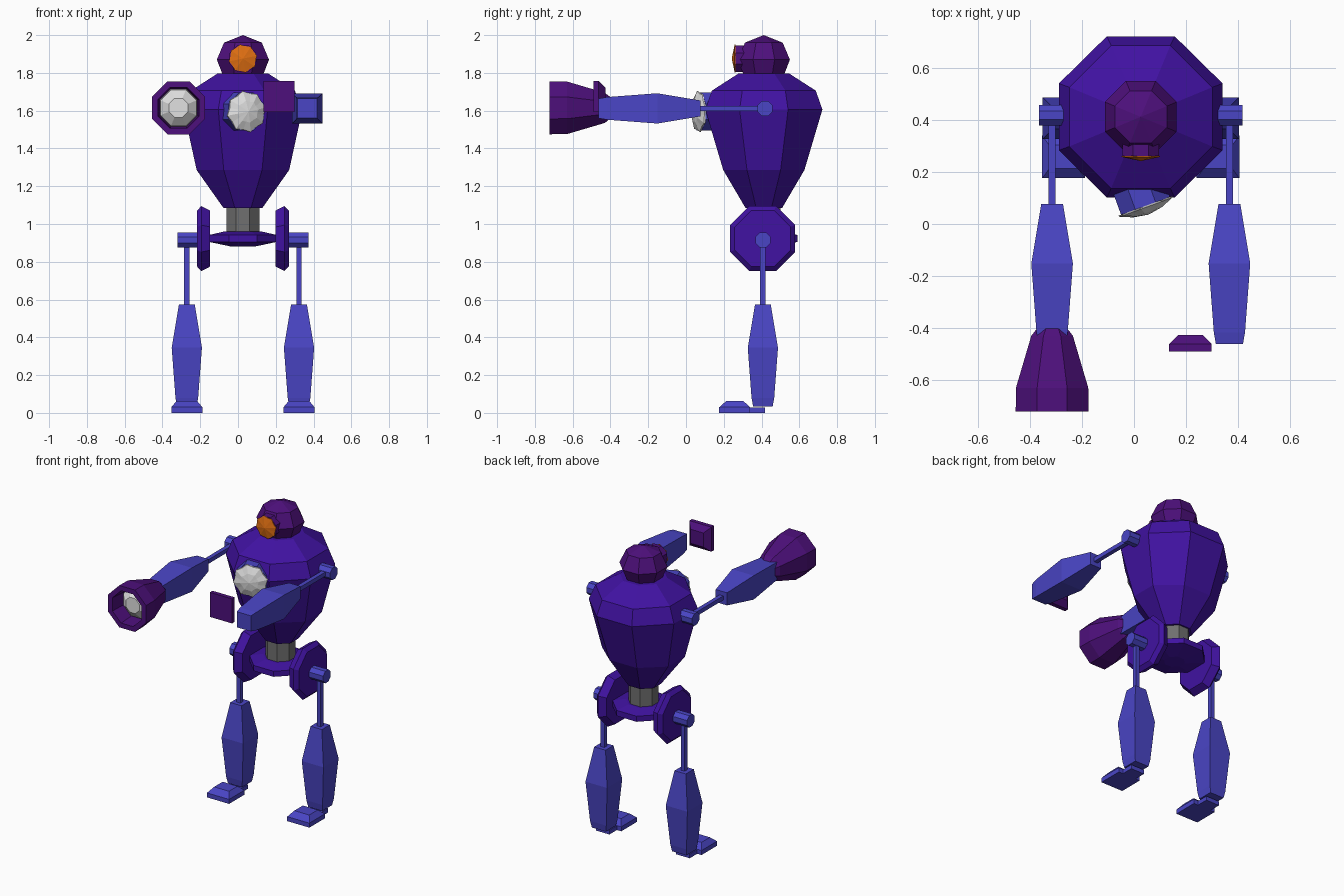
import bpy, bmesh, math
from mathutils import Matrix, Vector

if "Cube" in bpy.data.objects:
    bpy.data.objects.remove(bpy.data.objects["Cube"])


def material(name, rgb):
    m = bpy.data.materials.new(name)
    m.diffuse_color = (*rgb, 1)
    m.use_nodes = True
    m.node_tree.nodes["Principled BSDF"].inputs["Base Color"].default_value = m.diffuse_color
    return m


INDIGO = material("indigo", (0.052, 0.006, 0.36))
BLUE = material("blue", (0.068, 0.06, 0.56))
PLUM = material("plum", (0.075, 0.005, 0.2))
ORANGE = material("orange", (0.75, 0.16, 0.006))
WHITE = material("off_white", (0.75, 0.75, 0.75))
GREY = material("grey", (0.16, 0.16, 0.16))

UP = Matrix.Identity(4)
DOWN = Matrix.Rotation(math.pi, 4, 'X')
FRONT = Matrix.Rotation(math.pi / 2, 4, 'X')
BACK = Matrix.Rotation(-math.pi / 2, 4, 'X')
SIDE = Matrix.Rotation(math.pi / 2, 4, 'Y')


def loft(name, rings, loc, mat, sides=8, direction=UP, star=1.0):
    """Skin polygon rings (height, half width x[, half width y]) along a direction."""
    bm = bmesh.new()
    k = 1 / math.cos(math.pi / sides) if star == 1.0 else 1.0
    loops = []
    for ring in rings:
        t, rx, ry = ring[0], ring[1], ring[-1]
        loop = []
        for i in range(sides):
            a = 2 * math.pi * (i + 0.5) / sides
            s = k * (star if i % 2 else 1.0)
            loop.append(bm.verts.new((rx * s * math.cos(a), ry * s * math.sin(a), t)))
        loops.append(loop)
    for a, b in zip(loops, loops[1:]):
        for i in range(sides):
            j = (i + 1) % sides
            bm.faces.new((a[i], a[j], b[j], b[i]))
    bm.faces.new(loops[0][::-1])
    bm.faces.new(loops[-1])
    bmesh.ops.remove_doubles(bm, verts=bm.verts, dist=1e-4)
    bmesh.ops.recalc_face_normals(bm, faces=bm.faces)
    mesh = bpy.data.meshes.new(name)
    bm.to_mesh(mesh)
    bm.free()
    mesh.materials.append(mat)
    ob = bpy.data.objects.new(name, mesh)
    ob.matrix_world = Matrix.Translation(Vector(loc)) @ direction
    bpy.context.collection.objects.link(ob)
    return ob


CX, CY = 0.026, 0.412

# Torso, waist and pelvis
loft("torso", [(1.085, 0.103, 0.097), (1.286, 0.245, 0.215), (1.606, 0.315, 0.31),
               (1.706, 0.275), (1.796, 0.135)], (CX, CY, 0), INDIGO)
loft("waist", [(0.94, 0.087), (1.1, 0.087)], (CX, CY, 0), GREY)
loft("pelvis", [(0.88, 0.06), (0.905, 0.178), (0.942, 0.178), (0.96, 0.1)],
     (CX, CY, 0), INDIGO)

# Head with a single front eye
loft("head", [(1.785, 0.105), (1.87, 0.138), (1.96, 0.1), (2.0, 0)], (CX, CY, 0), PLUM)
loft("eye_housing", [(0, 0.07), (0.07, 0.07)], (CX, 0.332, 1.876), PLUM, direction=FRONT)
loft("eye", [(0, 0.076), (0.004, 0.076), (0.02, 0)], (CX, 0.262, 1.876), ORANGE,
     sides=16, direction=FRONT, star=0.88)

# Angled chest lamp
aim = Matrix.Rotation(math.radians(20), 4, 'Z') @ FRONT
lamp = Vector((0.044, 0.07, 1.595))
axis = aim.to_3x3() @ Vector((0, 0, 1))
loft("chest_lamp_housing", [(0, 0.1), (0.14, 0.1)], lamp - axis * 0.14, BLUE, direction=aim)
loft("chest_lamp", [(0, 0.112), (0.006, 0.11), (0.026, 0.06), (0.036, 0)], lamp, WHITE,
     sides=16, direction=aim, star=0.88)


def limb(name, loc, direction):
    """Thin rod followed by a swollen square lower segment."""
    loft(name + "_rod", [(0, 0.014), (0.36, 0.014)], loc, BLUE, 4, direction)
    loft(name + "_lower", [(0.342, 0.042), (0.57, 0.08), (0.835, 0.06), (0.88, 0.052)],
         loc, BLUE, 4, direction)


for label, s in (("right", -1), ("left", 1)):
    # Hip disc and pin
    loft(label + "_hip_disc", [(-0.035, 0.148), (0.012 * s, 0.172), (0.035, 0.148)],
         (CX + s * 0.208, 0.406, 0.923), INDIGO, direction=SIDE)
    loft(label + "_hip_pin", [(-0.065, 0.04), (0.065, 0.04)],
         (CX + s * 0.282, 0.407, 0.915), BLUE, direction=SIDE)
    # Leg
    leg_x = CX + s * 0.297
    limb(label + "_leg", (leg_x, 0.407, 0.915), DOWN)
    loft(label + "_foot", [(0, 0.082), (0.03, 0.082), (0.063, 0.055, 0.045)],
         (leg_x, 0.258, 0), BLUE, 4)
    loft(label + "_heel", [(0, 0.05, 0.045), (0.028, 0.05, 0.045)],
         (leg_x, 0.374, 0), BLUE, 4)
    # Shoulder pin and arm
    arm_x = CX + s * 0.341
    loft(label + "_shoulder_pin", [(-0.07, 0.04), (0.05, 0.04)] if s > 0
         else [(-0.05, 0.04), (0.07, 0.04)],
         (arm_x, 0.418, 1.612), BLUE, direction=SIDE)
    limb(label + "_arm", (arm_x, 0.418, 1.612), FRONT)

# Cannon on the right arm, with a hollow muzzle and lens
arm_x = CX - 0.341
loft("cannon", [(0.385, 0.045), (0.43, 0.08), (0.63, 0.139), (0.722, 0.14),
                (0.722, 0.108), (0.60, 0.1)], (arm_x, 0, 1.615), PLUM, direction=FRONT)
loft("cannon_lens", [(0.595, 0.1), (0.625, 0.095), (0.665, 0.05)],
     (arm_x, 0, 1.615), WHITE, direction=FRONT)

# Square plate floating beside the left arm
loft("hand_plate", [(0, 0.082), (0.028, 0.082), (0.063, 0.047)],
     (0.217, -0.49, 1.674), PLUM, 4, BACK)
